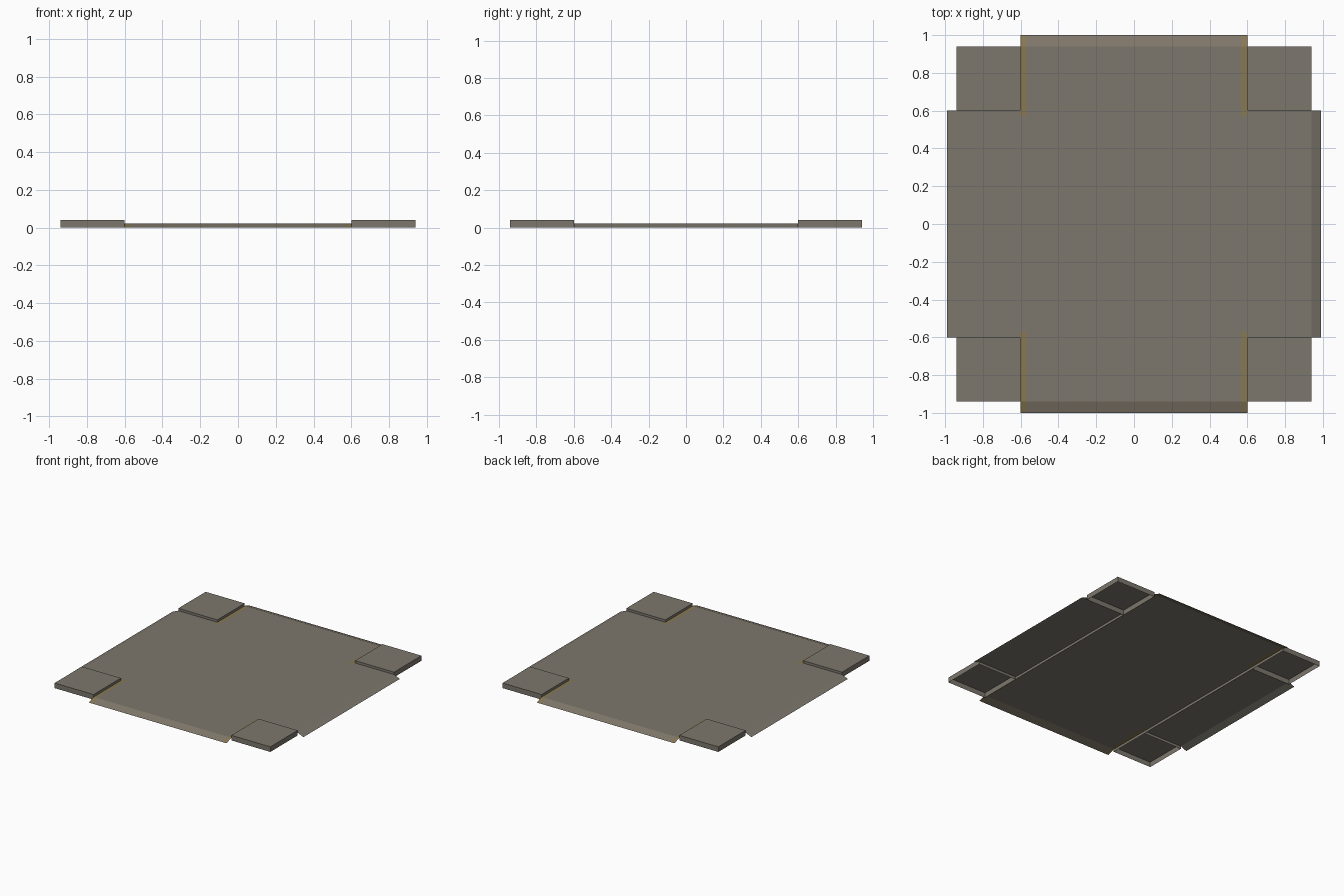
import bpy, bmesh

if "Cube" in bpy.data.objects:
    bpy.data.objects.remove(bpy.data.objects["Cube"])

def material(name, rgb):
    m = bpy.data.materials.new(name)
    m.diffuse_color = (*rgb, 1)
    m.use_nodes = True
    m.node_tree.nodes["Principled BSDF"].inputs["Base Color"].default_value = m.diffuse_color
    return m

STONE = material("stone grey", (0.202, 0.185, 0.152))
WARM = material("warm grey", (0.215, 0.185, 0.142))
OCHRE = material("ochre trim", (0.25, 0.19, 0.085))

EDGE, TOP, BOX_TOP, LIP = 0.6, 0.021, 0.04, 0.94

def new_object(name, bm, mats):
    me = bpy.data.meshes.new(name)
    bm.to_mesh(me)
    bm.free()
    for m in mats:
        me.materials.append(m)
    ob = bpy.data.objects.new(name, me)
    bpy.context.collection.objects.link(ob)
    return ob

def sheet(bm, xs, ys, height, colour):
    """Open sheet over a grid of x and y lines, facing up."""
    v = [[bm.verts.new((x, y, height(x, y))) for y in ys] for x in xs]
    for i in range(len(xs) - 1):
        for j in range(len(ys) - 1):
            f = bm.faces.new((v[i][j], v[i+1][j], v[i+1][j+1], v[i][j+1]))
            f.material_index = colour(f.calc_center_median())

# centre panel: sloped front and back lips, ochre strips beside the corner pads
def panel_colour(c):
    if abs(c.x) > 0.57 and abs(c.y) > 0.57:
        return 2
    return 1 if abs(c.y) > LIP else 0

bm = bmesh.new()
sheet(bm, [-EDGE, -0.57, 0.57, EDGE], [-1, -LIP, -0.57, 0.57, LIP, 1],
      lambda x, y: 0 if abs(y) > 0.99 else TOP, panel_colour)
# side walls under the panel
for s in (-1, 1):
    pts = [(s*EDGE, -s*LIP, 0), (s*EDGE, s*LIP, 0),
           (s*EDGE, s*LIP, TOP), (s*EDGE, -s*LIP, TOP)]
    bm.faces.new([bm.verts.new(p) for p in pts])
new_object("centre_panel", bm, [STONE, WARM, OCHRE])

# left and right wings with sloped outer lips
for name, xs in (("right_wing", [EDGE, LIP, 0.99]), ("left_wing", [-0.99, -LIP, -EDGE])):
    bm = bmesh.new()
    sheet(bm, xs, [-EDGE, EDGE],
          lambda x, y: 0 if abs(x) > 0.98 else TOP, lambda c: 0)
    new_object(name, bm, [STONE])

# raised corner pads, hollow underneath
for sx, side in ((-1, "left"), (1, "right")):
    for sy, end in ((-1, "front"), (1, "back")):
        bm = bmesh.new()
        bmesh.ops.create_cube(bm, size=1)
        bm.normal_update()
        bmesh.ops.delete(bm, geom=[f for f in bm.faces if f.normal.z < -0.5],
                         context='FACES_ONLY')
        w = LIP - EDGE
        bmesh.ops.scale(bm, verts=bm.verts, vec=(w, w, BOX_TOP))
        bmesh.ops.translate(bm, verts=bm.verts,
                            vec=(sx*(EDGE + w/2), sy*(EDGE + w/2), BOX_TOP/2))
        new_object(f"{end}_{side}_corner_pad", bm, [STONE])
